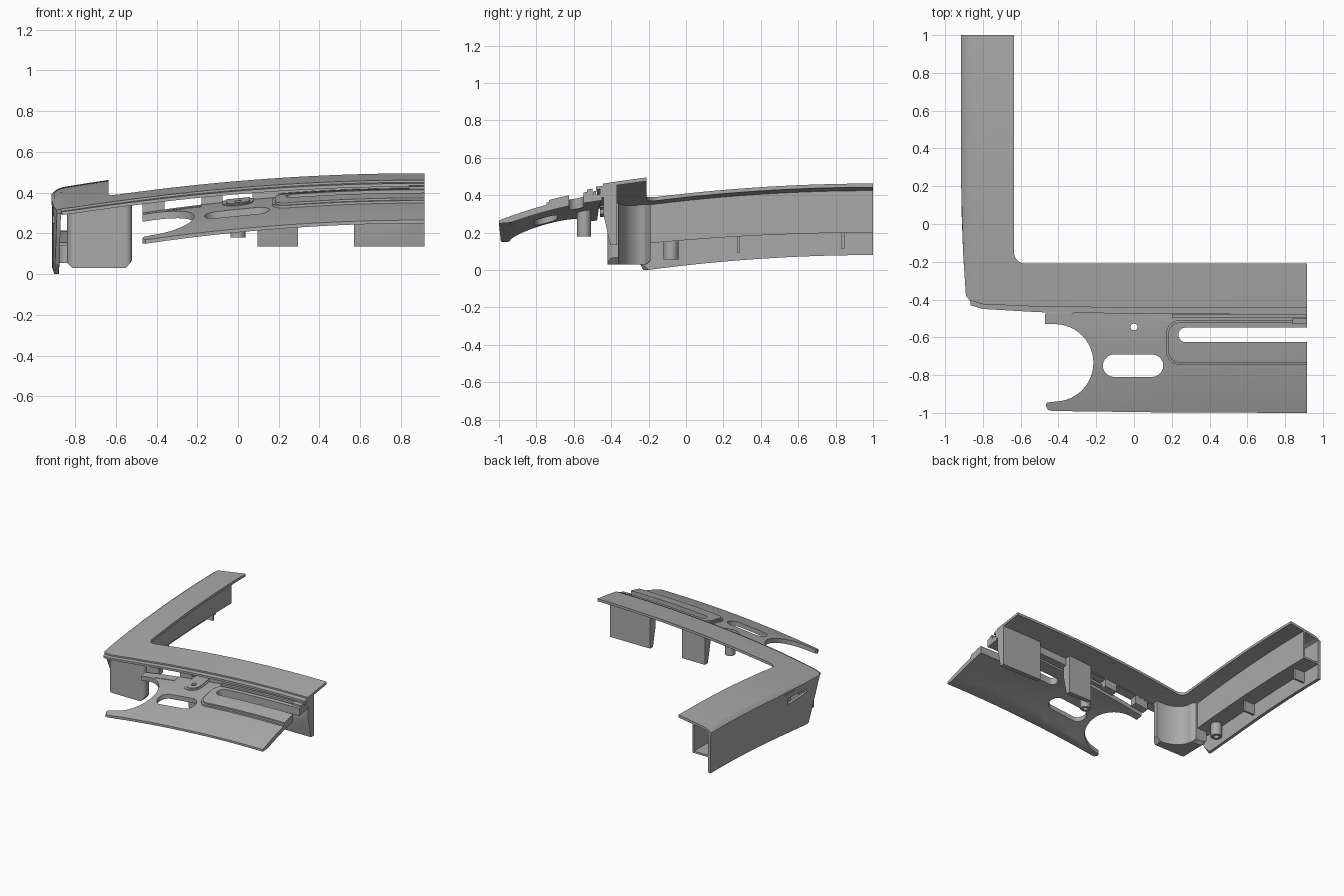
import bpy, bmesh
from math import cos, sin, radians
from mathutils import Vector

cube = bpy.data.objects.get("Cube")
if cube:
    bpy.data.objects.remove(cube)

grey = bpy.data.materials.new("plain grey")
grey.use_nodes = True
colour = (0.4, 0.4, 0.4, 1)
grey.diffuse_color = colour
grey.node_tree.nodes["Principled BSDF"].inputs["Base Color"].default_value = colour
parts = []


# Gently domed surfaces that the parts follow
def cover_z(x, y):
    edge = max(0, -0.86 - x)
    return 0.573 - 0.047 * (0.9 - x) ** 2 - 0.0533 * (1 - y) ** 2 - 8 * edge ** 2


def panel_z(x, y):
    d = -0.5 - y
    return 0.4 - 0.15 * d - 0.24 * d * d - 0.055 * (0.9 - x) ** 2


def panel_underside(x, y):
    return panel_z(x, y) - min(0.035, 0.016 + 0.3 * (y + 1))


def skirt_bottom(x, y):
    return max(0, 0.08 - 0.055 * (1 - y) ** 2) + 2 * max(0, -0.23 - y)


def floor_z(x, y):
    return 0.2 - 0.04 * (1 - y) ** 2


def below(surface, depth):
    return lambda x, y: surface(x, y) - depth


def level(z):
    return lambda x, y: z


def arc(cx, cy, rx, ry, start, end, n=10):
    angles = [radians(start + (end - start) * i / n) for i in range(n + 1)]
    return [(cx + rx * cos(a), cy + ry * sin(a)) for a in angles]


def circle(cx, cy, r, n=20):
    return arc(cx, cy, r, r, 0, 360, n)[:-1]


def box(x0, x1, y0, y1):
    return [(x0, y0), (x1, y0), (x1, y1), (x0, y1)]


def slab(name, outline, top, bottom, holes=(), step=0.06):
    """Plan outline filled, sliced into a grid and stretched between two surfaces."""
    bm = bmesh.new()
    for loop in [outline, *holes]:
        vs = [bm.verts.new((x, y, 0)) for x, y in loop]
        for a, b in zip(vs, vs[1:] + vs[:1]):
            bm.edges.new((a, b))
    bmesh.ops.triangle_fill(bm, use_beauty=True, edges=bm.edges[:], normal=(0, 0, 1))
    for axis in (0, 1):
        lo = min(p[axis] for p in outline)
        hi = max(p[axis] for p in outline)
        count = max(1, round((hi - lo) / step))
        cuts = [lo + (hi - lo) * i / count for i in range(1, count)]
        if axis == 0 and lo < -0.9:
            cuts += [-0.9, -0.88]
        for c in cuts:
            normal = Vector((1 - axis, axis, 0))
            bmesh.ops.bisect_plane(bm, geom=bm.verts[:] + bm.edges[:] + bm.faces[:],
                                   plane_co=normal * c, plane_no=normal)
    bmesh.ops.triangulate(bm, faces=bm.faces[:])
    under = bm.verts[:]
    made = bmesh.ops.extrude_face_region(bm, geom=bm.faces[:])["geom"]
    for v in made:
        if isinstance(v, bmesh.types.BMVert):
            v.co.z = top(v.co.x, v.co.y)
    for v in under:
        v.co.z = bottom(v.co.x, v.co.y)
    bmesh.ops.recalc_face_normals(bm, faces=bm.faces[:])
    mesh = bpy.data.meshes.new(name)
    bm.to_mesh(mesh)
    bm.free()
    mesh.materials.append(grey)
    obj = bpy.data.objects.new(name, mesh)
    bpy.context.collection.objects.link(obj)
    parts.append(obj)


# L-shaped cover and the stepped lip along its front
front_curve = [(-0.87, -0.405), (-0.8, -0.425), (-0.5, -0.438), (0, -0.443), (0.915, -0.445)]
cover = [(-0.635, 1), (-0.915, 1), (-0.915, 0.2), (-0.905, -0.15), (-0.89, -0.38)]
cover += front_curve + [(0.915, -0.21)] + arc(-0.575, -0.15, 0.06, 0.06, 270, 180, 8)
slab("cover", cover, cover_z, below(cover_z, 0.02))
lip = [(-0.865, -0.43), (-0.8, -0.45), (-0.5, -0.467), (0, -0.475), (0.915, -0.48)]
lip += [(x, y + 0.03) for x, y in reversed(front_curve)]
slab("front_lip", lip, below(cover_z, 0.011), below(cover_z, 0.027))

# Outer skirt, with a window near the corner
skirt_top = below(cover_z, 0.015)
slab("skirt", [(-0.89, 1), (-0.914, 1), (-0.914, 0.2), (-0.912, 0.04), (-0.888, 0.04)],
     skirt_top, skirt_bottom)
window = [(-0.888, 0.04), (-0.912, 0.04), (-0.905, -0.15), (-0.902, -0.2), (-0.88, -0.2)]
slab("skirt_below_window", window, level(0.25), skirt_bottom)
slab("skirt_above_window", window, skirt_top, below(cover_z, 0.05))
slab("skirt_front", [(-0.88, -0.2), (-0.902, -0.2), (-0.89, -0.37), (-0.87, -0.37)],
     skirt_top, skirt_bottom)

# Side channel, its ribs and hollow post
slab("channel_wall", box(-0.77, -0.755, -0.22, 1), below(cover_z, 0.015), floor_z)
slab("channel_floor", box(-0.9, -0.755, -0.22, 1), lambda x, y: floor_z(x, y) + 0.015, floor_z)
for i, y in enumerate((0.28, 0.84)):
    slab(f"channel_rib_{i + 1}", box(-0.9, -0.8, y - 0.008, y + 0.008), floor_z,
         below(floor_z, 0.085))
slab("side_post", circle(-0.84, -0.08, 0.04), floor_z, level(0.055),
     [circle(-0.84, -0.08, 0.02)])


# Corner block with a hollowed inner side and chamfered foot
def block_foot(x, y):
    return 0.03 + max(0, x + 0.55) * 1.2 + max(0, -0.815 - x) + max(0, y + 0.21)


block = arc(-0.79, -0.37, 0.05, 0.05, 180, 270, 6) + arc(-0.555, -0.385, 0.035, 0.035, 270, 360, 6)
block += arc(-0.52, -0.22, 0.2, 0.14, 270, 180, 12) + [(-0.74, -0.19), (-0.84, -0.19)]
slab("corner_block", block, below(cover_z, 0.012), block_foot, step=0.03)


# Mounting tabs, tapering at the front, and wall joining the panel to the cover
def tab_bottom(x, y):
    return 0.135 + max(0, -0.405 - y) * 4.5


for i, (x0, x1) in enumerate(((0.095, 0.295), (0.57, 0.915))):
    slab(f"mounting_tab_{i + 1}", box(x0, x1, -0.44, -0.37), below(cover_z, 0.015),
         tab_bottom, step=0.03)
for i, (x0, x1) in enumerate(((-0.47, -0.36), (-0.18, -0.075), (0.07, 0.915))):
    slab(f"joining_wall_{i + 1}", box(x0, x1, -0.46, -0.41),
         below(cover_z, 0.015), below(panel_z, 0.02))

# Front panel: side scoop, long hole, screw hole and open slot
slot = [(0.915, -0.625)] + arc(0.27, -0.587, 0.035, 0.038, 270, 90, 10) + [(0.915, -0.549)]
panel = [(-0.43, -0.99), (0.2, -0.998), (0.915, -1)] + slot
panel += [(0.915, -0.45), (-0.47, -0.475), (-0.47, -0.53)]
panel += arc(-0.42, -0.735, 0.205, 0.205, 88, -88, 24)
panel += [(-0.46, -0.945), (-0.468, -0.96), (-0.455, -0.985)]
long_hole = arc(0.095, -0.75, 0.06, 0.06, -90, 90) + arc(-0.105, -0.75, 0.06, 0.06, 90, 270)
screw_hole = circle(0, -0.545, 0.018)
slab("front_panel", panel, panel_z, panel_underside, [long_hole, screw_hole])

# Raised frame around the slot, in two steps
for name, grow, rise in (("slot_frame_base", 0, 0.012), ("slot_frame_top", 0.012, 0.022)):
    r = 0.07 - grow
    frame = [(0.915, -0.745 + grow)] + arc(0.24, -0.675, r, r, 270, 180, 8)
    frame += arc(0.24, -0.58, r, r, 180, 90, 8) + [(0.915, -0.51 - grow)] + slot[::-1]
    slab(name, frame, below(panel_z, -rise), below(panel_z, 0.008))
slab("end_clip", box(0.84, 0.915, -0.53, -0.5), below(panel_z, -0.035), below(panel_z, 0.01))
slab("back_rail", box(0.2, 0.915, -0.497, -0.48), below(panel_z, -0.02), below(panel_z, 0.01))
slab("locating_pad", box(-0.35, -0.18, -0.53, -0.485), below(panel_z, -0.003), below(panel_z, 0.01))

# Screw tab and the hollow peg under it
for name, r, rise in (("screw_tab_base", 0.075, 0.004), ("screw_tab_top", 0.06, 0.009)):
    tab = [(r, -0.44), (-r, -0.44)] + arc(0, -0.535, r, r, 180, 360, 16)
    slab(name, tab, below(panel_z, -rise), below(panel_z, 0.01), [screw_hole])
slab("screw_peg", circle(0, -0.545, 0.037), below(panel_z, 0.015), level(0.18), [screw_hole])

# Smooth curved faces, keep edges sharp
for obj in parts:
    obj.select_set(True)
bpy.context.view_layer.objects.active = parts[0]
bpy.ops.object.shade_smooth_by_angle(angle=radians(30))
